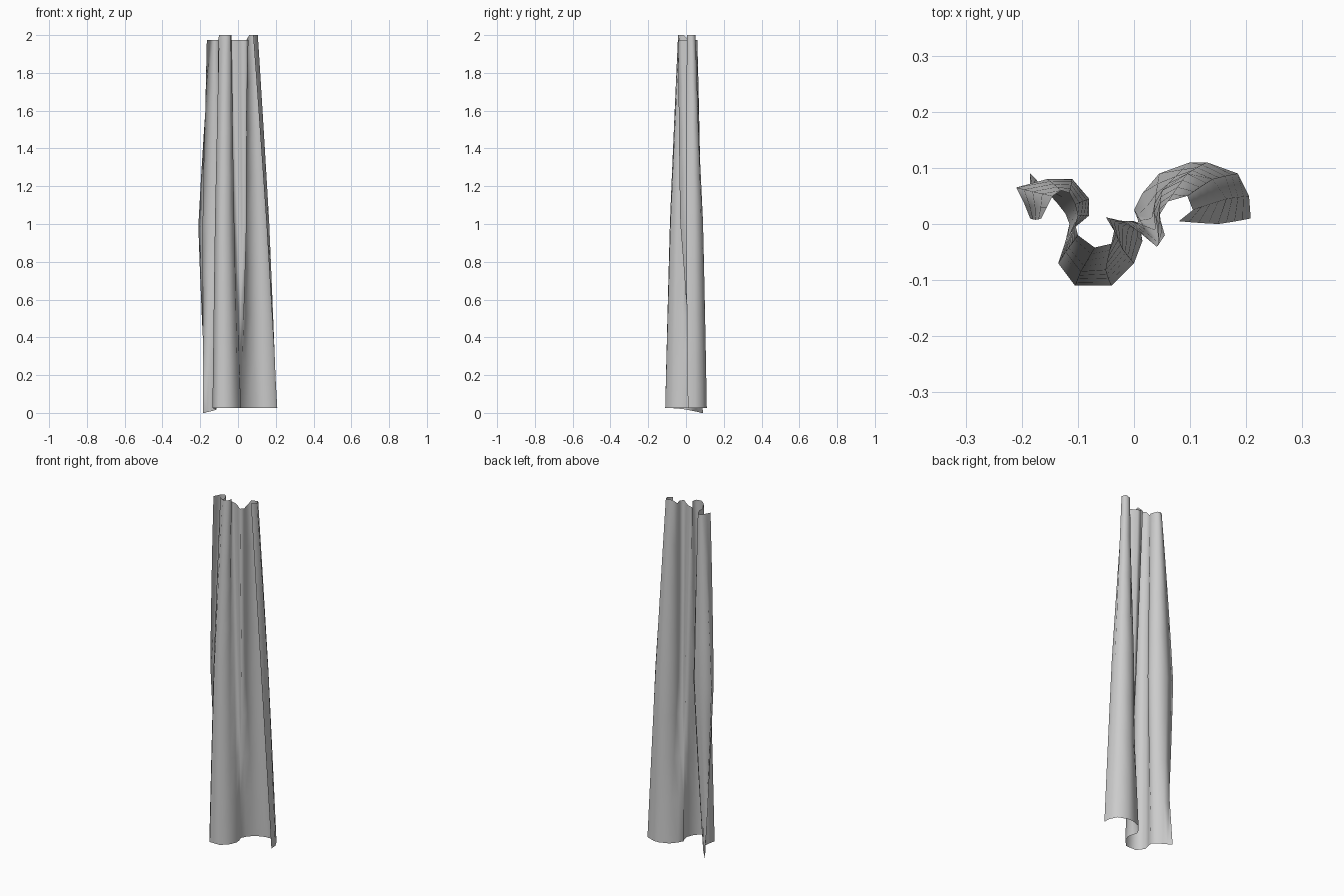
import bpy, bmesh

# Plan-view fold profiles of the cloth, left edge to right edge
HEM = [(-.185, .09), (-.175, .08), (-.165, .068), (-.15, .052), (-.135, .035), (-.122, .018),
       (-.115, .0), (-.122, -.03), (-.135, -.07), (-.105, -.11), (-.04, -.11), (0, -.07),
       (.015, -.03), (.01, 0), (0, .025), (.015, .055), (.045, .09), (.1, .11),
       (.13, .11), (.185, .09), (.205, .05), (.208, .01)]
MIDDLE = [(-.185, .01), (-.195, .035), (-.21, .065), (-.155, .08), (-.11, .08), (-.08, .045),
          (-.08, .015), (-.11, -.01), (-.122, -.05), (-.095, -.085), (-.05, -.082), (-.02, -.045),
          (-.02, -.005), (0, .005), (.02, -.01), (.045, -.03), (.035, .02), (.05, .06),
          (.095, .09), (.14, .08), (.165, .045), (.15, 0)]
TOP = [(-.165, .01), (-.155, .03), (-.145, .05), (-.13, .06), (-.115, .055), (-.105, .035),
       (-.1, .015), (-.105, 0), (-.1, -.02), (-.07, -.042), (-.04, -.035), (-.035, -.01),
       (-.05, .012), (-.02, .005), (.01, -.015), (.04, -.04), (.055, -.02), (.045, .015),
       (.06, .04), (.095, .05), (.105, .025), (.08, .005)]
ROWS = 8
KNEE = .5


def blend(a, m, b, t):
    """Straight runs hem-to-middle and middle-to-top, slightly bowed."""
    if t < KNEE:
        flat = a + (m - a) * t / KNEE
    else:
        flat = m + (b - m) * (t - KNEE) / (1 - KNEE)
    curve = a * 2 * (t - .5) * (t - 1) - m * 4 * t * (t - 1) + b * 2 * t * (t - .5)
    return .75 * flat + .25 * curve


def low_z(i):
    return .025 * min(1, max(0, (i - 1) / 7))


def high_z(i):
    return 2.0 if 8 <= i <= 11 or i >= 18 else 1.975


# Gathered curtain: one sheet lofted through the profiles
bm = bmesh.new()
grid = []
for r in range(ROWS + 1):
    t = r / ROWS
    row = []
    for i, (h, m, p) in enumerate(zip(HEM, MIDDLE, TOP)):
        row.append(bm.verts.new((blend(h[0], m[0], p[0], t), blend(h[1], m[1], p[1], t),
                                 low_z(i) * (1 - t) + high_z(i) * t)))
    grid.append(row)
for lo, hi in zip(grid, grid[1:]):
    for i in range(len(lo) - 1):
        bm.faces.new((lo[i], lo[i + 1], hi[i + 1], hi[i]))
for f in bm.faces:
    f.smooth = True
mesh = bpy.data.meshes.new("gathered_curtain")
bm.to_mesh(mesh)
bm.free()
bpy.context.collection.objects.link(bpy.data.objects.new("gathered_curtain", mesh))
